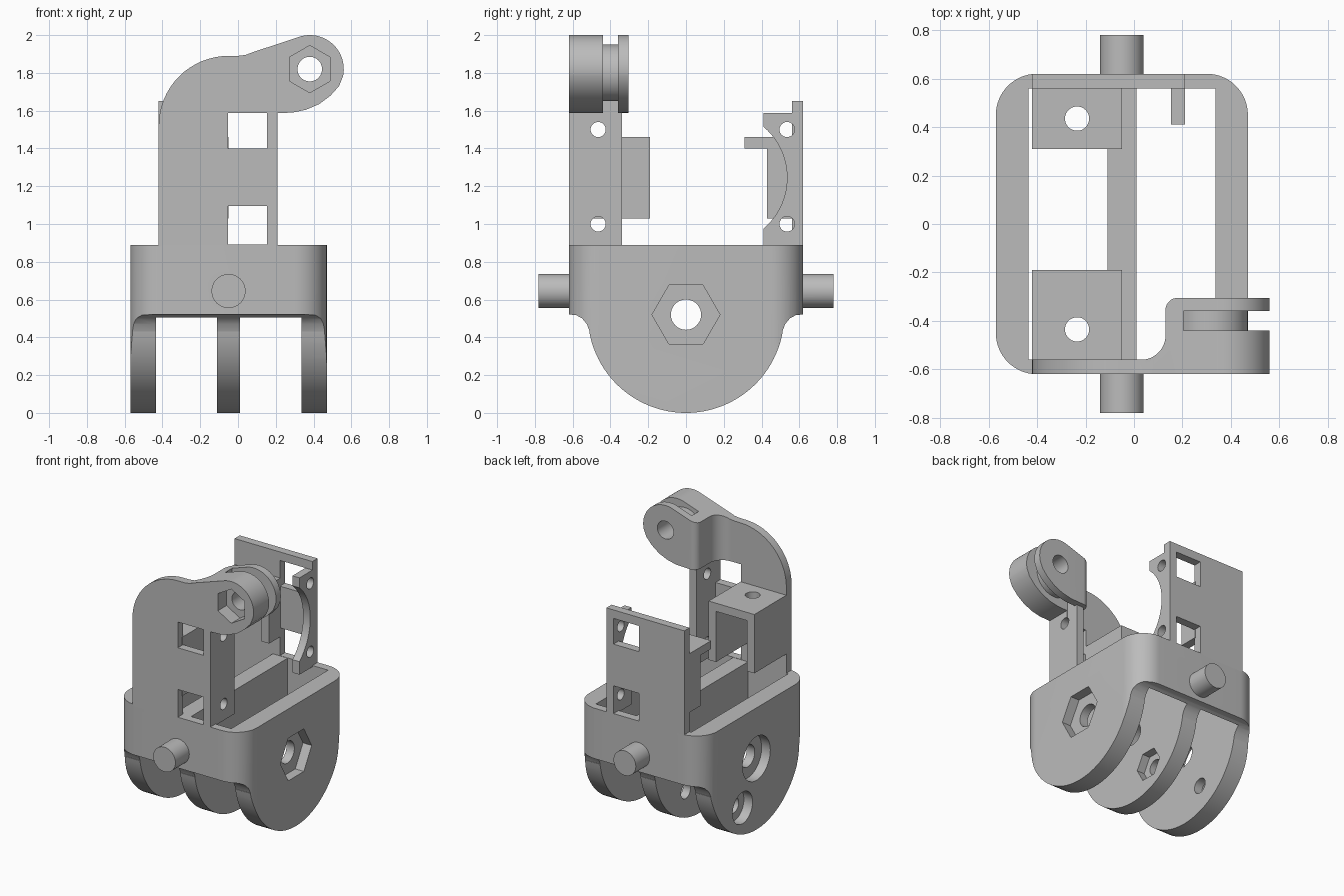
import bpy, bmesh, math
from mathutils import Vector

if "Cube" in bpy.data.objects:
    bpy.data.objects.remove(bpy.data.objects["Cube"])

grey = bpy.data.materials.new("light_grey_plastic")
grey.use_nodes = True
grey.diffuse_color = (0.5, 0.5, 0.5, 1)
grey.node_tree.nodes["Principled BSDF"].inputs["Base Color"].default_value = (0.5, 0.5, 0.5, 1)


def prism(name, pts, axis, lo, hi):
    """Extrude a 2D outline along an axis: x uses (y,z), y uses (x,z), z uses (x,y)."""
    place = {"x": lambda a, b, t: (t, a, b),
             "y": lambda a, b, t: (a, t, b),
             "z": lambda a, b, t: (a, b, t)}[axis]
    bm = bmesh.new()
    face = bm.faces.new([bm.verts.new(place(a, b, lo)) for a, b in pts])
    ext = bmesh.ops.extrude_face_region(bm, geom=[face])
    verts = [v for v in ext["geom"] if isinstance(v, bmesh.types.BMVert)]
    bmesh.ops.translate(bm, verts=verts, vec=Vector(place(0, 0, hi - lo)))
    bmesh.ops.recalc_face_normals(bm, faces=bm.faces)
    mesh = bpy.data.meshes.new(name)
    bm.to_mesh(mesh)
    bm.free()
    mesh.materials.append(grey)
    ob = bpy.data.objects.new(name, mesh)
    bpy.context.scene.collection.objects.link(ob)
    return ob


def arc(cx, cy, r, start, end, n=16):
    angles = [math.radians(start + (end - start) * i / n) for i in range(n + 1)]
    return [(cx + r * math.cos(a), cy + r * math.sin(a)) for a in angles]


def ngon(cx, cy, r, n=48, start=0):
    return arc(cx, cy, r, start, start + 360, n)[:-1]


def rect(a0, b0, a1, b1):
    return [(a0, b0), (a1, b0), (a1, b1), (a0, b1)]


def box(x0, x1, y0, y1, z0, z1, name="cutter"):
    return prism(name, rect(x0, y0, x1, y1), "z", z0, z1)


def drill(cx, cy, r, axis, lo, hi, n=48, start=0):
    return prism("cutter", ngon(cx, cy, r, n, start), axis, lo, hi)


def combine(ob, others, operation="DIFFERENCE"):
    """Apply booleans one after another and discard the tools."""
    for tool in others:
        tool.hide_render = True
        mod = ob.modifiers.new("bool", "BOOLEAN")
        mod.operation, mod.object, mod.solver = operation, tool, "EXACT"
        bpy.context.view_layer.update()
        graph = bpy.context.evaluated_depsgraph_get()
        mesh = bpy.data.meshes.new_from_object(ob.evaluated_get(graph))
        ob.modifiers.clear()
        ob.data = mesh
        bpy.data.objects.remove(tool)
    return ob


# Base: rounded box trimmed to the lug side profile, leaving three plates
outline = (arc(0.30, 0.45, 0.17, 0, 90) + arc(-0.40, 0.45, 0.17, 90, 180)
           + arc(-0.40, -0.45, 0.17, 180, 270) + arc(0.30, -0.45, 0.17, 270, 360))
base = prism("base_frame", outline, "z", -0.1, 0.89)
flare = [(0.51, 0.43), (0.525, 0.47), (0.55, 0.50), (0.58, 0.517), (0.65, 0.525)]
side = (arc(0, 0.52, 0.52, 190, 350, 48) + flare + [(0.65, 1), (-0.65, 1)]
        + [(-y, z) for y, z in reversed(flare)])
combine(base, [prism("cutter", side, "x", -0.7, 0.7)], "INTERSECT")
combine(base, [
    box(-0.435, -0.11, -0.56, 0.56, -0.2, 1),
    box(0.01, 0.337, -0.56, 0.56, -0.2, 1),
    drill(0, 0.52, 0.08, "x", -0.7, 0.7),               # main axle bore
    drill(0, 0.52, 0.18, "x", 0.40, 0.6, 6),            # nut pocket
    drill(0, 0.52, 0.16, "x", -0.7, -0.50),             # axle counterbore
    drill(0.16, 0.22, 0.055, "x", -0.7, 0.1),           # lower bolt bore
    drill(0.16, 0.22, 0.115, "x", -0.7, -0.50),
    drill(0.16, 0.22, 0.115, "x", -0.05, 0.1, 6),
])

# Pivot pegs at both ends
for name, y0, y1 in (("front_peg", -0.78, -0.60), ("back_peg", 0.60, 0.78)):
    combine(base, [drill(-0.05, 0.645, 0.09, "y", y0, y1)], "UNION")


def windows(y0, y1):
    return [box(-0.053, 0.153, y0, y1, z, z + h) for z, h in ((0.892, 0.203), (1.4, 0.188))]


# Front tower with side flange and the offset hinge knuckle
front = ([(-0.42, 0.88)] + arc(-0.05, 1.52, 0.37, 180, 90)
         + [(0, 1.89), (0.04, 1.895), (0.08, 1.91)]
         + arc(0.38, 1.82, 0.18, 110, -12, 24)
         + [(0.535, 1.73), (0.49, 1.68), (0.43, 1.635), (0.36, 1.605), (0.29, 1.59),
            (0.21, 1.587), (0.21, 0.88)])
plan = ([(-0.5, -0.7), (-0.5, -0.56)] + arc(0.03, -0.46, 0.1, 270, 360)
        + arc(0.18, -0.355, 0.05, 180, 90) + [(0.7, -0.305), (0.7, -0.7)])
tower = prism("front_tower", front, "y", -0.62, -0.2)
combine(tower, [prism("cutter", plan, "z", 0.5, 2.2)], "INTERSECT")
groove = combine(box(0.205, 0.7, -0.44, -0.36, 1.5, 2.1),
                 [drill(0.32, 1.80, 0.15, "y", -0.5, -0.3)])
combine(tower, [
    box(-0.5, 0.153, -0.56, 0, 0.5, 1.587),
    box(0.1, 0.3, -0.34, 0, 0.5, 1.587),
    groove,
    drill(0.38, 1.82, 0.065, "y", -0.8, 0),
    drill(0.38, 1.82, 0.125, "y", -0.8, -0.52, 6, 90),
    drill(-0.465, 1.0, 0.04, "x", 0.1, 0.3, 32),
    drill(-0.465, 1.5, 0.04, "x", 0.1, 0.3, 32),
] + windows(-0.8, -0.5))

# Back tower with a scooped side flange
back = box(-0.42, 0.21, 0.56, 0.62, 0.88, 1.65, "back_tower")
flange = box(0.153, 0.21, 0.41, 0.60, 0.88, 1.588)
combine(flange, [drill(0.181, 1.245, 0.354, "x", 0, 0.4, 96)])
combine(back, [flange], "UNION")
combine(back, [drill(0.535, z, 0.04, "x", 0.1, 0.3, 32) for z in (1.0, 1.5)]
        + windows(0.5, 0.8))

# Hollow bracket shelves inside each tower
front_shelf = box(-0.42, -0.05, -0.57, -0.19, 1.03, 1.46, "front_shelf")
back_shelf = box(-0.42, -0.05, 0.31, 0.57, 1.03, 1.46, "back_shelf")
combine(back_shelf, [box(-0.5, 0, 0.2, 0.43, 0.9, 1.4)])
for shelf, y in ((front_shelf, -0.435), (back_shelf, 0.435)):
    tunnel = (-0.56, 0) if y < 0 else (0, 0.56)
    combine(shelf, [box(-0.36, -0.11, *tunnel, 0.9, 1.4),
                    drill(-0.235, y, 0.05, "z", 1.2, 1.6)])

# Crisp edges with smooth curved walls
for ob in (base, tower, back, front_shelf, back_shelf):
    bpy.ops.object.select_all(action="DESELECT")
    ob.select_set(True)
    bpy.context.view_layer.objects.active = ob
    bpy.ops.object.shade_smooth_by_angle(angle=math.radians(30))
